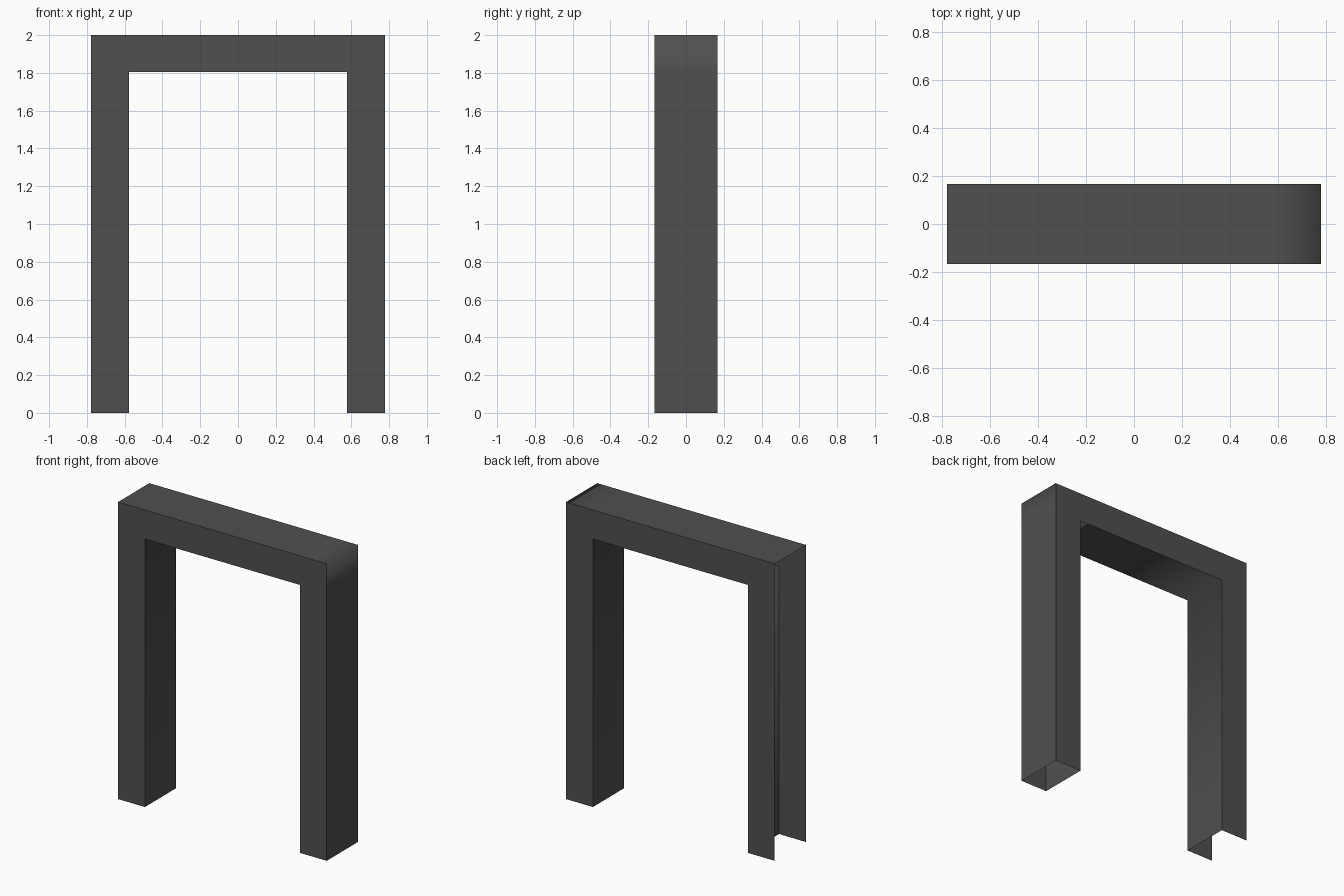
import bpy
import bmesh

if "Cube" in bpy.data.objects:
    bpy.data.objects.remove(bpy.data.objects["Cube"])

W, I = 0.777, 0.577      # outer and inner half widths
H, Z = 2.0, 1.804        # outer top and opening height
D = 0.166                # half depth

mat = bpy.data.materials.new("dark grey")
mat.diffuse_color = (0.08, 0.08, 0.08, 1)
mat.use_nodes = True
mat.node_tree.nodes["Principled BSDF"].inputs["Base Color"].default_value = mat.diffuse_color


def make(name, faces, smooth):
    """Build one object from faces given as point loops, welding shared points."""
    bm = bmesh.new()
    for loop in faces:
        bm.faces.new([bm.verts.new(p) for p in loop])
    bmesh.ops.remove_doubles(bm, verts=bm.verts[:], dist=1e-4)
    for f in bm.faces:
        f.smooth = smooth
    me = bpy.data.meshes.new(name)
    bm.to_mesh(me)
    bm.free()
    me.materials.append(mat)
    ob = bpy.data.objects.new(name, me)
    bpy.context.collection.objects.link(ob)


def ribbon(name, path):
    """Sweep an x-z path through the depth of the frame."""
    faces = [[(a[0], -D, a[1]), (b[0], -D, b[1]), (b[0], D, b[1]), (a[0], D, a[1])]
             for a, b in zip(path, path[1:])]
    make(name, faces, True)


# Front and back arch-shaped panels
arch = [(-W, 0), (-I, 0), (-I, Z), (I, Z), (I, 0), (W, 0), (W, H), (-W, H)]
make("front_panel", [[(x, -D, z) for x, z in arch]], False)
make("back_panel", [[(x, D, z) for x, z in reversed(arch)]], False)

# Top and right outer casing; the left side and leg bottoms stay open
ribbon("outer_casing", [(-W, H), (I, H), (W, H), (W, Z), (W, 0)])

# Lining of the doorway
ribbon("inner_casing", [(I, 0), (I, Z), (-I, Z), (-I, 0)])
